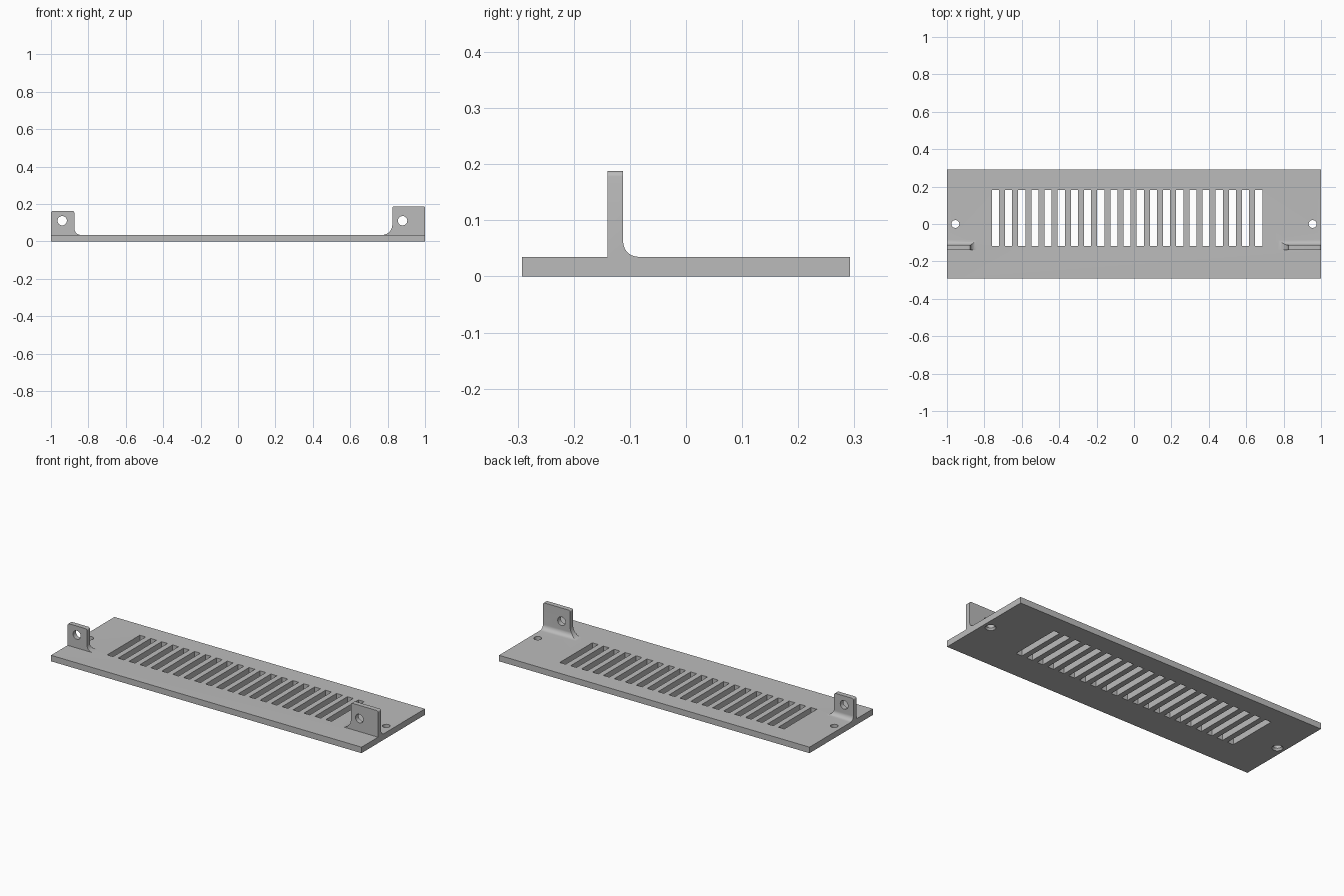
import bpy, bmesh, math
from mathutils import Vector

if "Cube" in bpy.data.objects:
    bpy.data.objects.remove(bpy.data.objects["Cube"], do_unlink=True)

TOP = 0.035            # plate thickness
HALF_DEPTH = 0.292
TAB_FRONT, TAB_BACK = -0.14, -0.112

grey = bpy.data.materials.new("Plain grey")
grey.use_nodes = True
grey.diffuse_color = (0.5, 0.5, 0.5, 1)
grey.node_tree.nodes["Principled BSDF"].inputs["Base Color"].default_value = (0.5, 0.5, 0.5, 1)


def finish(bm, name):
    bmesh.ops.recalc_face_normals(bm, faces=bm.faces)
    mesh = bpy.data.meshes.new(name)
    bm.to_mesh(mesh)
    bm.free()
    mesh.materials.append(grey)
    obj = bpy.data.objects.new(name, mesh)
    bpy.context.collection.objects.link(obj)
    return obj


def prism(name, points, to_3d, start, end):
    """Extrude a 2D outline from start to end along its normal axis."""
    bm = bmesh.new()
    face = bm.faces.new([bm.verts.new(to_3d(u, v, start)) for u, v in points])
    moved = bmesh.ops.extrude_face_region(bm, geom=[face])["geom"]
    shift = Vector(to_3d(0, 0, end)) - Vector(to_3d(0, 0, start))
    bmesh.ops.translate(bm, vec=shift, verts=[g for g in moved if isinstance(g, bmesh.types.BMVert)])
    return finish(bm, name)


def along_x(u, v, w):
    return (w, u, v)


def along_y(u, v, w):
    return (u, w, v)


def along_z(u, v, w):
    return (u, v, w)


def arc(cx, cy, r, a0, a1, steps=10):
    angles = [math.radians(a0 + (a1 - a0) * i / steps) for i in range(steps + 1)]
    return [(cx + r * math.cos(a), cy + r * math.sin(a)) for a in angles]


def rectangle(x0, x1, y0, y1):
    return [(x0, y0), (x1, y0), (x1, y1), (x0, y1)]


def circle(x, y, r):
    return arc(x, y, r, 0, 360, 32)[:-1]


def combine(obj, other, operation):
    """Apply a boolean and discard the helper."""
    mod = obj.modifiers.new("Combine", "BOOLEAN")
    mod.operation, mod.object, mod.solver = operation, other, "EXACT"
    bpy.context.view_layer.update()
    result = bpy.data.meshes.new_from_object(obj.evaluated_get(bpy.context.evaluated_depsgraph_get()))
    obj.modifiers.clear()
    obj.data = result
    bpy.data.objects.remove(other, do_unlink=True)


def make_tab(name, side, inner, height, fillet, hole_x):
    """Upright ear: front outline crossed with a side profile, then drilled."""
    r = 0.01
    outline = [(1, 0.01), (1, height - r)]
    outline += arc(1 - r, height - r, r, 0, 90, 5) + arc(inner + r, height - r, r, 90, 180, 5)
    outline += arc(inner - fillet, TOP + fillet, fillet, 0, -90)
    outline.append((inner - fillet, 0.01))
    tab = prism(name, [(side * x, z) for x, z in outline], along_y, TAB_FRONT, 0)

    rb = 0.027
    profile = [(TAB_BACK + rb, 0), (TAB_FRONT, 0), (TAB_FRONT, 0.3), (TAB_BACK, 0.3)]
    profile += arc(TAB_BACK + rb, TOP + rb, rb, 180, 270)
    combine(tab, prism("side_profile", profile, along_x, side * 0.6, side * 1.2), "INTERSECT")
    combine(tab, prism("bolt_hole", circle(hole_x, 0.111, 0.025), along_y, -0.2, 0.05), "DIFFERENCE")
    return tab


# Base plate
plate = prism("vented_plate", rectangle(-1, 1, -HALF_DEPTH, HALF_DEPTH), along_z, 0, TOP)

# Mounting ears joined to the plate
combine(plate, make_tab("right_ear", -1, 0.875, 0.163, 0.035, -0.94), "UNION")
combine(plate, make_tab("left_ear", 1, 0.825, 0.188, 0.055, 0.88), "UNION")

# Row of ventilation slots
for i in range(21):
    x = -0.741 + i * 0.0704
    slot = prism("slot", rectangle(x - 0.019, x + 0.019, -0.118, 0.182), along_z, -0.1, 0.1)
    combine(plate, slot, "DIFFERENCE")

# Screw holes, flared on the underside
for x in (-0.955, 0.955):
    combine(plate, prism("screw_hole", circle(x, 0, 0.021), along_z, -0.1, 0.1), "DIFFERENCE")
    bm = bmesh.new()
    bmesh.ops.create_cone(bm, cap_ends=True, segments=32, radius1=0.032, radius2=0.018, depth=0.02)
    bmesh.ops.translate(bm, vec=(x, 0, 0.005), verts=bm.verts)
    combine(plate, finish(bm, "countersink"), "DIFFERENCE")

# Single material and crisp edges with smooth rounds
plate.data.materials.clear()
plate.data.materials.append(grey)
for p in plate.data.polygons:
    p.material_index = 0
bpy.context.view_layer.objects.active = plate
plate.select_set(True)
bpy.ops.object.shade_smooth_by_angle(angle=math.radians(30))
